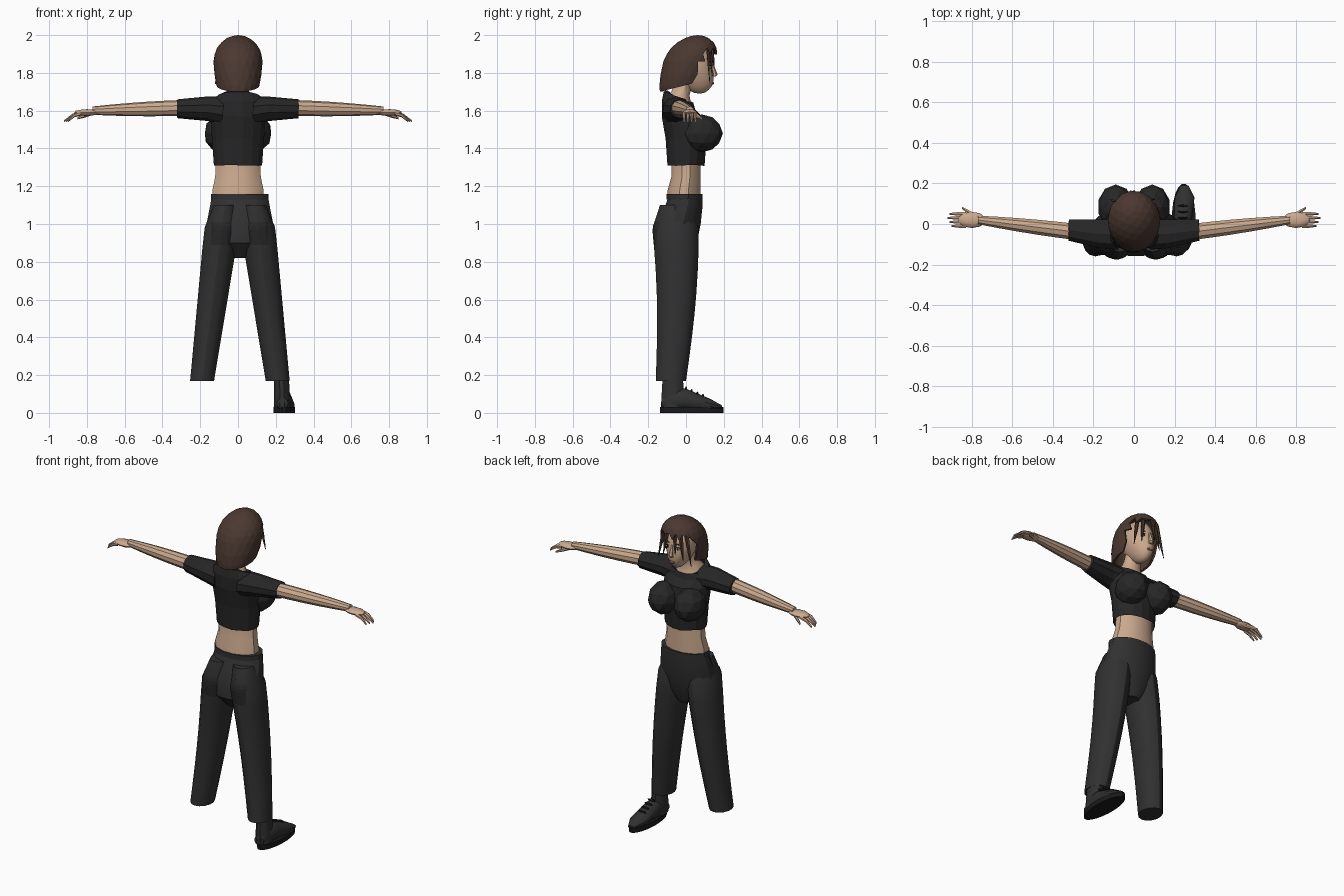
import bpy, bmesh, math, random
from mathutils import Vector

random.seed(4)
if "Cube" in bpy.data.objects:
    bpy.data.objects.remove(bpy.data.objects["Cube"])


def material(name, red, green, blue):
    mat = bpy.data.materials.new(name)
    mat.use_nodes = True
    colour = (red, green, blue, 1)
    mat.diffuse_color = colour
    bsdf = mat.node_tree.nodes["Principled BSDF"]
    bsdf.inputs["Base Color"].default_value = colour
    bsdf.inputs["Roughness"].default_value = 0.9
    return mat


SKIN = material("skin", 0.6, 0.4, 0.27)
SHIRT = material("shirt charcoal", 0.02, 0.02, 0.02)
PANTS = material("trouser charcoal", 0.03, 0.03, 0.03)
SEAM = material("pocket charcoal", 0.02, 0.02, 0.02)
HAIR = material("hair brown", 0.07, 0.04, 0.03)
SHOE = material("shoe grey", 0.03, 0.03, 0.03)
BLACK = material("black", 0.01, 0.01, 0.01)
LIPS = material("lips", 0.25, 0.1, 0.08)
WHITE = material("eye white", 0.6, 0.6, 0.5)
SIDES = (("left", 1), ("right", -1))


def mix(start, end, amount):
    return start + (end - start) * amount


def finish(name, bm, mat, smooth=False):
    bmesh.ops.recalc_face_normals(bm, faces=bm.faces)
    mesh = bpy.data.meshes.new(name)
    bm.to_mesh(mesh)
    bm.free()
    mesh.materials.append(mat)
    obj = bpy.data.objects.new(name, mesh)
    bpy.context.collection.objects.link(obj)
    if smooth:
        bpy.ops.object.select_all(action="DESELECT")
        obj.select_set(True)
        bpy.context.view_layer.objects.active = obj
        bpy.ops.object.shade_smooth_by_angle(angle=math.radians(30))
    return obj


def loft(name, mat, rings, axis="Z", sides=12, smooth=True, closed=True, crumple=0):
    """Skin a row of ovals: x, y, z, two radii and an optional tilt."""
    bm = bmesh.new()
    rows = []
    for x, y, z, wide, deep, *tilt in rings:
        row = []
        for i in range(sides):
            angle = math.tau * (i + 0.5) / sides
            u, v = wide * math.cos(angle), deep * math.sin(angle)
            lift = sum(tilt) * math.sin(angle) + random.uniform(-crumple, crumple)
            offset = {"X": (lift, u, v), "Y": (u, lift, v), "Z": (u, v, lift)}[axis]
            row.append(bm.verts.new(Vector((x, y, z)) + Vector(offset)))
        rows.append(row)
    for low, high in zip(rows, rows[1:]):
        for i in range(sides):
            bm.faces.new((low[i - 1], low[i], high[i], high[i - 1]))
    if closed:
        bm.faces.new(rows[0])
        bm.faces.new(rows[-1])
    return finish(name, bm, mat, smooth)


def ellipsoid(centre, radii, detail):
    bm = bmesh.new()
    bmesh.ops.create_icosphere(bm, subdivisions=detail, radius=1)
    bmesh.ops.scale(bm, verts=bm.verts, vec=radii)
    bmesh.ops.translate(bm, verts=bm.verts, vec=centre)
    return bm


def ball(name, mat, centre, radii, detail=2, smooth=False):
    return finish(name, ellipsoid(centre, radii, detail), mat, smooth)


# Trousers: pelvis, waistband and two tapering legs
MID = 0.01
loft("pelvis", PANTS, [(MID, -0.03, 0.82, 0.05, 0.06), (MID, -0.05, 0.9, 0.16, 0.11),
                       (MID, -0.04, 1, 0.18, 0.12), (MID, -0.01, 1.1, 0.16, 0.1),
                       (MID, 0, 1.16, 0.15, 0.09)], sides=16)
loft("waistband", PANTS, [(MID, -0.01, z, 0.155, 0.095) for z in (1.13, 1.16)], sides=16)


def leg_ring(side, t):
    swell = min(1, 0.6 + 3 * t)
    y = mix(-0.06, -0.08, t) + 0.02 * math.sin(math.pi * t)
    return (MID + side * mix(0.08, 0.2, t), y, mix(1.1, 0.17, t),
            swell * mix(0.1, 0.065, t), swell * mix(0.13, 0.08, t))


for side, s in SIDES:
    leg = loft(side + "_trouser_leg", PANTS,
               [leg_ring(s, i / 8) for i in range(9)], sides=14)
    # Back pocket laid onto the seat
    bm = bmesh.new()
    bmesh.ops.create_grid(bm, x_segments=6, y_segments=6, size=0.05)
    for v in bm.verts:
        v.co = (MID + s * 0.1 + v.co.x, -0.3, 0.95 + v.co.y * 1.2)
    pocket = finish(side + "_back_pocket", bm, SEAM)
    wrap = pocket.modifiers.new("wrap", "SHRINKWRAP")
    wrap.target = leg
    wrap.wrap_method = "PROJECT"
    wrap.wrap_mode = "ABOVE_SURFACE"
    wrap.use_project_y = True
    wrap.offset = 0.003

# Bare waist, upper chest and neck
loft("waist", SKIN, [(0, -0.01, 1.13, 0.14, 0.09), (0, -0.01, 1.18, 0.14, 0.09),
                     (0, 0, 1.25, 0.125, 0.08), (0, 0, 1.36, 0.12, 0.08)])
loft("neck", SKIN, [(0, -0.02, 1.57, 0.1, 0.08), (0, -0.04, 1.65, 0.09, 0.07, -0.02),
                    (0, -0.03, 1.69, 0.06, 0.05, -0.01), (0, -0.02, 1.72, 0.05, 0.05),
                    (0, 0.01, 1.8, 0.05, 0.05)])

# Cropped shirt body with a scooped collar
loft("shirt_body", SHIRT, [(0, 0, 1.31, 0.13, 0.1), (0, 0, 1.45, 0.14, 0.11),
                           (0, -0.02, 1.57, 0.15, 0.11),
                           (0, -0.04, 1.63, 0.15, 0.09, -0.02),
                           (0, -0.04, 1.67, 0.12, 0.08, -0.03),
                           (0, -0.04, 1.67, 0.09, 0.07, -0.04)],
     sides=16, smooth=False, closed=False, crumple=0.004)

for side, s in SIDES:
    # Bust and sleeve
    ball(side + "_bust", SHIRT, (s * 0.09, 0.085, 1.48), (0.09, 0.11, 0.1))
    loft(side + "_sleeve", SHIRT, [(s * 0.08, -0.05, 1.6, 0.08, 0.075),
                                   (s * 0.16, -0.05, 1.61, 0.075, 0.065),
                                   (s * 0.32, -0.03, 1.61, 0.055, 0.05)],
         axis="X", sides=10, smooth=False, crumple=0.004)

    # Arm tapering to the wrist, then palm, fingers and thumb
    arm = []
    for i in range(6):
        t = i / 5
        radius = mix(0.042, 0.022, t * t)
        arm.append((s * mix(0.28, 0.77, t), mix(-0.04, 0.02, t), mix(1.615, 1.6, t),
                    radius, radius))
    loft(side + "_arm", SKIN, arm, axis="X", sides=10)
    ball(side + "_palm", SKIN, (s * 0.8, 0.02, 1.59), (0.07, 0.04, 0.018), smooth=True)
    for k, finger in enumerate(("little", "ring", "middle", "index")):
        y = k * 0.02 - 0.01
        reach = 0.92 - 0.01 * abs(k - 2)
        loft(f"{side}_{finger}_finger", SKIN,
             [(s * mix(0.83, reach, t), y, 1.585 - 0.04 * t * t, r, r)
              for t, r in ((0, 0.01), (0.5, 0.01), (1, 0.005))], axis="X", sides=6)
    loft(side + "_thumb", SKIN,
         [(s * mix(0.77, 0.85, t), mix(0.03, 0.08, t), mix(1.59, 1.56, t), r, r)
          for t, r in ((0, 0.013), (0.6, 0.011), (1, 0.006))], axis="X", sides=6)

# Head narrowing forwards into the chin
bm = ellipsoid((0, 0.03, 1.83), (0.085, 0.11, 0.14), 3)
for v in bm.verts:
    drop = max(0, 1.83 - v.co.z)
    v.co.x *= 1 - 2 * drop
    v.co.y += 0.3 * drop
finish("head", bm, SKIN, True)

# Face
loft("nose", SKIN, [(0, 0.14, 1.78, 0.016, 0.016), (0, 0.15, 1.79, 0.014, 0.018),
                    (0, 0.135, 1.85, 0.007, 0.01)], sides=6)
ball("mouth", LIPS, (0, 0.142, 1.745), (0.023, 0.006, 0.01), 1)
for side, s in SIDES:
    x = s * 0.036
    ball(side + "_eye", WHITE, (x, 0.128, 1.83), (0.016, 0.006, 0.008), 1)
    ball(side + "_iris", BLACK, (x, 0.132, 1.83), (0.007, 0.004, 0.007), 1)
    ball(side + "_lash", BLACK, (x, 0.13, 1.84), (0.018, 0.006, 0.003), 1)
    ball(side + "_brow", HAIR, (x, 0.128, 1.86), (0.02, 0.006, 0.004), 1)

# Bobbed hair: a leaning cap, cut at the nape and opened over the face
CROWN = 1.86
bm = ellipsoid((0, 0.02, CROWN), (0.13, 0.14, 0.14), 3)
for v in bm.verts:
    if v.co.z < CROWN:
        v.co.z = CROWN + 1.9 * (v.co.z - CROWN)
    v.co.y += 0.3 * (v.co.z - CROWN)
bmesh.ops.bisect_plane(bm, geom=bm.verts[:] + bm.edges[:] + bm.faces[:],
                       plane_co=(0, -0.14, 1.7), plane_no=(0, -0.25, 1), clear_inner=True)
face_gap = []
for f in bm.faces:
    c = f.calc_center_median()
    if c.z < 1.92 and c.y > 0.05 + max(0, c.z - 1.8) * 0.5:
        face_gap.append(f)
bmesh.ops.delete(bm, geom=face_gap, context="FACES")
hair = finish("hair", bm, HAIR)
hair.modifiers.new("thickness", "SOLIDIFY").thickness = 0.012

# Loose locks falling beside the face
for k, top in enumerate((-0.08, -0.05, -0.02, 0.04, 0.07)):
    y = 0.15 - abs(top) / 2
    end = 1.82 - abs(top)
    loft(f"fringe_lock_{k + 1}", HAIR,
         [(top * (1 + t / 2), y + 0.01 * t, mix(1.93, end, t), r, r / 2)
          for t, r in ((0, 0.016), (0.5, 0.011), (1, 0.002))], sides=5, smooth=False)

# Single shoe on the left foot: ankle, upper, sole and laces
loft("shoe_ankle", SHOE, [(0.235, -0.07, 0.03, 0.045, 0.065),
                          (0.23, -0.07, 0.2, 0.04, 0.055)])
loft("shoe_upper", SHOE, [(0.235, -0.13, 0.05, 0.03, 0.03), (0.235, -0.07, 0.07, 0.045, 0.06),
                          (0.24, 0, 0.07, 0.045, 0.06), (0.25, 0.13, 0.04, 0.05, 0.035),
                          (0.25, 0.19, 0.03, 0.02, 0.01)], axis="Y")
loft("shoe_sole", BLACK, [(0.245, 0.03, z, 0.058, 0.17) for z in (0, 0.03)], sides=20)
for k in range(4):
    ball(f"lace_{k + 1}", BLACK, (0.24, k * 0.03, 0.13 - k * 0.013), (0.03, 0.006, 0.01), 1)
